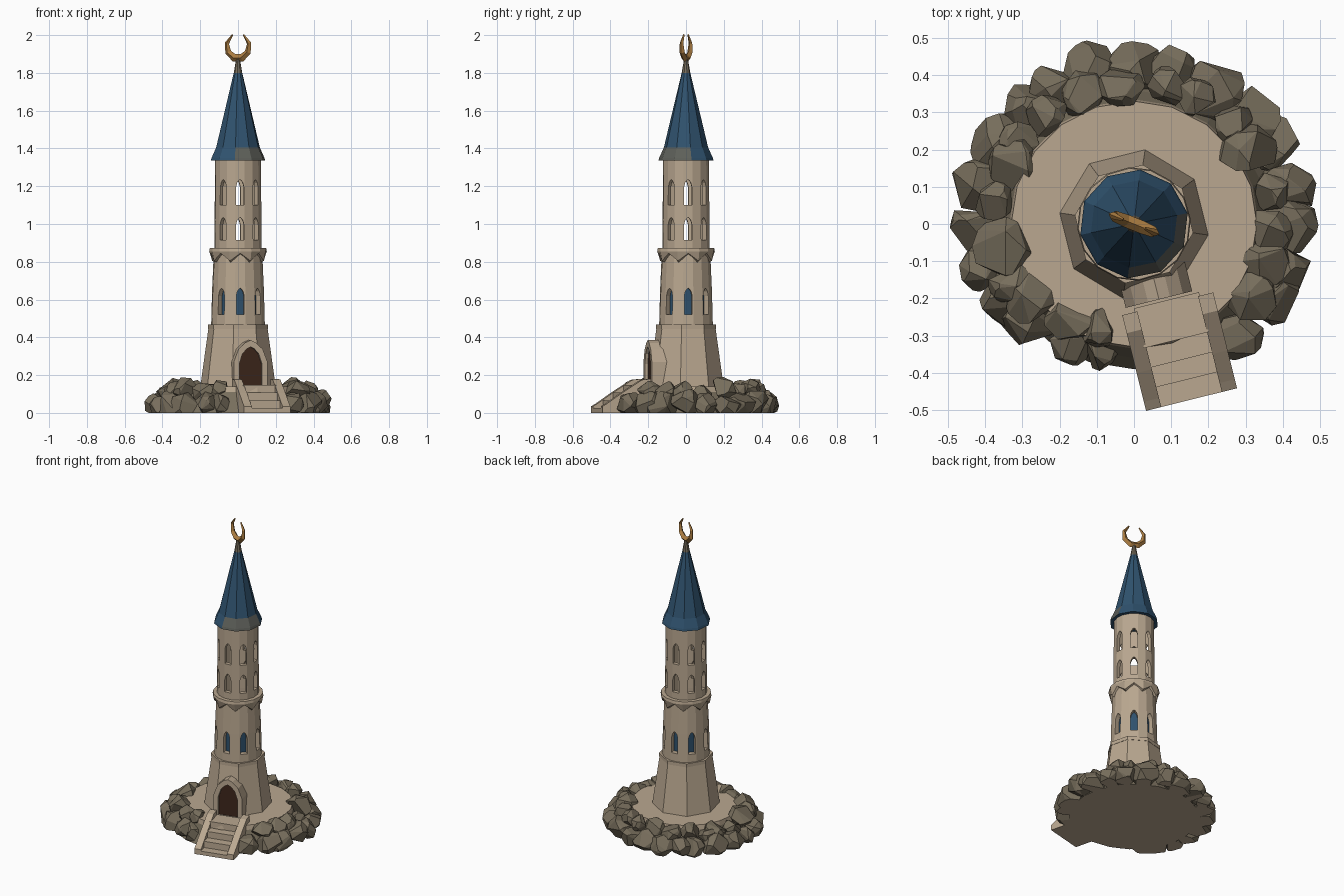
import bpy, bmesh, math, random
from mathutils import Vector, Matrix

random.seed(11)
if "Cube" in bpy.data.objects:
    bpy.data.objects.remove(bpy.data.objects["Cube"])


def material(name, rgb):
    m = bpy.data.materials.new(name)
    m.use_nodes = True
    m.diffuse_color = (*rgb, 1)
    bsdf = next(n for n in m.node_tree.nodes if n.type == 'BSDF_PRINCIPLED')
    bsdf.inputs["Base Color"].default_value = (*rgb, 1)
    bsdf.inputs["Roughness"].default_value = 0.9
    return m


TAN = material("sandstone", (0.49, 0.39, 0.28))
ROCK = material("rock", (0.185, 0.155, 0.107))
BLUE = material("slate_blue", (0.029, 0.085, 0.157))
WORN = material("worn_slate", (0.11, 0.115, 0.1))
GOLD = material("gold", (0.42, 0.21, 0.055))
DARK = material("dark_wood", (0.045, 0.019, 0.011))
TURN = math.radians(14)        # heading of the entrance
CORNER = math.radians(36.5)    # corner of the octagonal base


def finish(name, bm, mats, turn=0.0):
    bmesh.ops.recalc_face_normals(bm, faces=bm.faces)
    me = bpy.data.meshes.new(name)
    bm.to_mesh(me)
    bm.free()
    for m in mats:
        me.materials.append(m)
    ob = bpy.data.objects.new(name, me)
    ob.rotation_euler.z = turn
    bpy.context.collection.objects.link(ob)
    return ob


def bridge(bm, a, b):
    for i in range(len(a)):
        j = (i + 1) % len(a)
        bm.faces.new((a[i], a[j], b[j], b[i]))


def lathe(name, profile, sides, phase, mats, closed=False, rule=None):
    """Revolve (radius, z) points; rule picks a material from a face centre."""
    bm = bmesh.new()
    angles = [phase + math.tau * i / sides for i in range(sides)]
    rings = [[bm.verts.new((r * math.cos(a), r * math.sin(a), z)) for a in angles]
             for r, z in profile]
    for a, b in zip(rings, rings[1:]):
        bridge(bm, a, b)
    if closed:
        bridge(bm, rings[-1], rings[0])
    bmesh.ops.remove_doubles(bm, verts=bm.verts, dist=1e-5)
    if rule:
        for f in bm.faces:
            f.material_index = rule(f.calc_center_median())
    return finish(name, bm, mats)


def prism(bm, points, y0, y1, matrix=Matrix()):
    """Extrude an (x, z) outline between two y values."""
    a, b = [[bm.verts.new(matrix @ Vector((x, y, z))) for x, z in points] for y in (y0, y1)]
    bm.faces.new(a)
    bm.faces.new(b)
    bridge(bm, a, b)


def arch(half, bottom, spring, top):
    """Pointed arch outline, from lower left around to lower right."""
    left = [(-half, bottom), (-half, spring), (-half * 0.72, spring + (top - spring) * 0.58),
            (-half * 0.33, spring + (top - spring) * 0.88)]
    return left + [(0, top)] + [(-x, z) for x, z in reversed(left)]


# Rocky mound with a paved top and a pale underside
lathe("mound", [(0, 0), (0.39, 0), (0.36, 0.05), (0.335, 0.11), (0.33, 0.14), (0, 0.14)],
      20, 0, [ROCK, TAN], rule=lambda c: int(c.z > 0.11 or c.z < 0.001))

# Boulders around the mound, cut flat at the ground
bm = bmesh.new()


def boulder(angle, radius, size, z):
    pos = Vector((radius * math.cos(angle), radius * math.sin(angle), z))
    local = Matrix.Rotation(-TURN, 3, 'Z') @ pos
    if abs(local.x - 0.035) < 0.11 + size * 0.75 and local.y < -0.2:
        return
    part = bmesh.new()
    stretch = Vector([random.uniform(0.9, 1.2) for _ in range(3)])
    stretch.z = 1
    for _ in range(22):
        d = Vector([random.gauss(0, 1) for _ in range(3)]).normalized()
        part.verts.new(pos + d * stretch * size)
    bmesh.ops.convex_hull(part, input=part.verts)
    bmesh.ops.delete(part, geom=[v for v in part.verts if not v.link_faces], context='VERTS')
    bmesh.ops.dissolve_limit(part, angle_limit=0.3, verts=part.verts, edges=part.edges)
    bmesh.ops.bisect_plane(part, geom=part.verts[:] + part.edges[:] + part.faces[:],
                           plane_co=(0, 0, 0), plane_no=(0, 0, -1), clear_outer=True)
    bmesh.ops.holes_fill(part, edges=[e for e in part.edges if e.is_boundary])
    for f in part.faces:
        f.material_index = int(f.calc_center_median().z < 0.001)
    temp = bpy.data.meshes.new("boulder")
    part.to_mesh(temp)
    part.free()
    bm.from_mesh(temp)
    bpy.data.meshes.remove(temp)


for count, reach, small, big, z in ((24, 0.495, 0.062, 0.09, 0.04), (23, 0.435, 0.052, 0.075, 0.105)):
    for i in range(count):
        a = math.tau * (i + random.uniform(-0.25, 0.25)) / count
        size = random.uniform(small, big)
        front = max(0, math.cos(a + math.radians(100))) ** 4
        boulder(a, reach - size - 0.09 * front, size, z + random.uniform(-0.015, 0.02))
finish("boulders", bm, [ROCK, TAN])

# Tapered octagonal base and its ledge
lathe("tower_base", [(0, 0.13), (0.203, 0.13), (0.158, 0.45), (0, 0.45)], 8, CORNER, [TAN])
lathe("base_ledge", [(0, 0.445), (0.161, 0.445), (0.161, 0.468), (0, 0.468)], 8, CORNER, [TAN])


# Hollow shafts with pointed windows cut through
def shaft(name, profile, rows):
    first = math.radians(5)
    ob = lathe(name, profile, 16, math.radians(-85 + 11.25), [TAN], closed=True)
    cut = bmesh.new()
    for bottom, top in rows:
        for i in range(8):
            prism(cut, arch(0.021, bottom, top - 0.04, top), -0.18, -0.075,
                  Matrix.Rotation(first + i * math.tau / 8, 4, 'Z'))
    cutter = finish("window_cutter", cut, [TAN])
    cutter.hide_render = True
    mod = ob.modifiers.new("windows", 'BOOLEAN')
    mod.operation, mod.solver, mod.object = 'DIFFERENCE', 'EXACT', cutter
    graph = bpy.context.evaluated_depsgraph_get()
    mesh = bpy.data.meshes.new_from_object(ob.evaluated_get(graph))
    ob.modifiers.clear()
    ob.data = mesh
    bpy.data.objects.remove(cutter)


shaft("lower_shaft", [(0.143, 0.465), (0.138, 0.65), (0.129, 0.85), (0.1, 0.85), (0.112, 0.465)],
      [(0.52, 0.66)])
shaft("upper_shaft", [(0.126, 0.85), (0.122, 1.345), (0.1, 1.345), (0.1, 0.85)],
      [(0.915, 1.035), (1.10, 1.235)])
lathe("lower_window_glass", [(0.107, 0.50), (0.107, 0.68)], 16, 0, [BLUE])

# Balcony ring with a pointed lower trim
bm = bmesh.new()
rings = []
for r, z, drop in ((0.125, 0.84, 0.045), (0.143, 0.845, 0.04), (0.153, 0.855, 0),
                   (0.15, 0.872, 0), (0.12, 0.872, 0)):
    ring = []
    for i in range(16):
        a = math.radians(-85 + 22.5 * i)
        ring.append(bm.verts.new((r * math.cos(a), r * math.sin(a), z - drop * (i % 2))))
    rings.append(ring)
for a, b in zip(rings, rings[1:]):
    bridge(bm, a, b)
finish("balcony_ring", bm, [TAN])


# Flared spire, worn on one side of the eave and stone at the tip
def spire_colour(c):
    if c.z > 1.81:
        return 2
    return int(1.341 < c.z < 1.40 and c.x > 0 and c.y < 0.02)


lathe("spire", [(0, 1.35), (0.115, 1.335), (0.147, 1.335), (0.143, 1.35), (0.118, 1.405),
                (0.023, 1.80), (0.01, 1.875), (0, 1.878)], 10, 0.2, [BLUE, WORN, ROCK],
      rule=spire_colour)

# Chunky crescent finial, open at the top
bm = bmesh.new()
stations = []
for i in range(8):
    t = i / 7
    a = math.radians(115 + 310 * t)
    half = 0.005 + 0.016 * math.sin(math.pi * t)
    mid = 0.079 - half
    stations.append([bm.verts.new(((mid + dr) * math.cos(a), dy, 1.934 + (mid + dr) * math.sin(a)))
                     for dr, dy in ((half, 0), (0, half * 0.85), (-half, 0), (0, -half * 0.85))])
for a, b in zip(stations, stations[1:]):
    bridge(bm, a, b)
bm.faces.new(stations[0])
bm.faces.new(stations[-1])
finish("crescent_finial", bm, [GOLD], math.radians(-22))

# Entrance arch and door
shift = Matrix.Translation((0.016, 0, 0))
outer = arch(0.092, 0.135, 0.27, 0.385)
inner = arch(0.062, 0.135, 0.26, 0.35)
bm = bmesh.new()
prism(bm, outer + inner[::-1], -0.213, -0.12, shift)
finish("door_frame", bm, [TAN], TURN)
bm = bmesh.new()
prism(bm, inner, -0.197, -0.19, shift)
finish("door", bm, [DARK], TURN)

# Stairs: a landing and three treads between sloping side walls
bm = bmesh.new()
edges = (-0.22, -0.33, -0.385, -0.44, -0.495)
for i, (back, front) in enumerate(zip(edges, edges[1:])):
    top = 0.148 - 0.041 * i
    prism(bm, [(-0.055, 0), (0.125, 0), (0.125, top), (-0.055, top)], back, front)
finish("stair_steps", bm, [TAN], TURN)
bm = bmesh.new()
side = Matrix.Rotation(math.radians(90), 4, 'Z')
wall = [(-0.23, 0), (-0.23, 0.18), (-0.28, 0.175), (-0.39, 0.105), (-0.47, 0.05),
        (-0.495, 0.035), (-0.495, 0)]
for x in (-0.09, 0.12):
    prism(bm, wall, -x, -x - 0.042, side)
finish("stair_walls", bm, [TAN], TURN)
